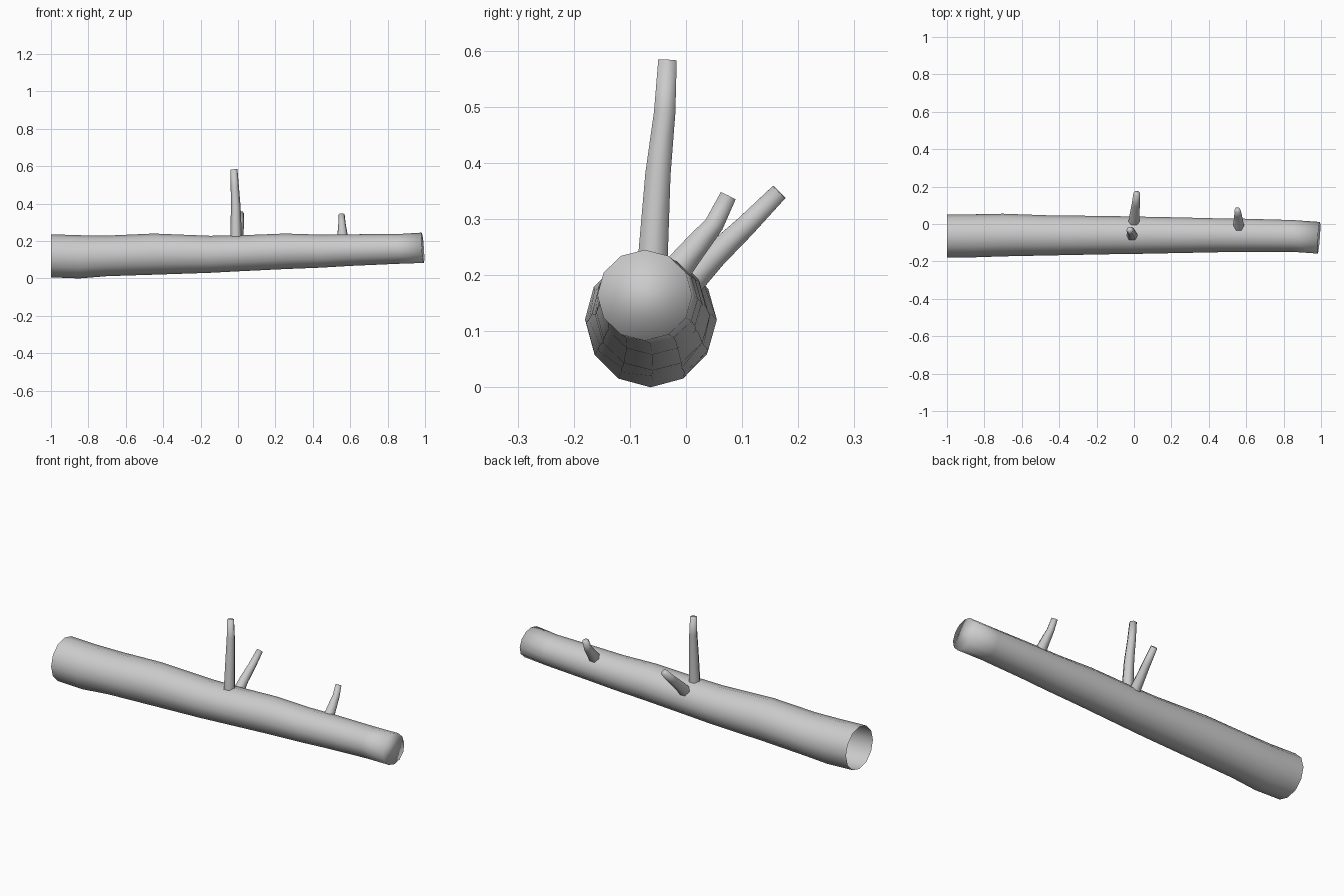
import bpy, bmesh
from math import sin, cos, tau
from mathutils import Vector

if "Cube" in bpy.data.objects:
    bpy.data.objects.remove(bpy.data.objects["Cube"])


def skin(name, rings, cap_end=True):
    """Bridge a list of vertex rings into a smooth tube."""
    bm = bmesh.new()
    loops = [[bm.verts.new(p) for p in r] for r in rings]
    n = len(loops[0])
    for a, b in zip(loops, loops[1:]):
        for i in range(n):
            j = (i + 1) % n
            bm.faces.new((a[i], a[j], b[j], b[i]))
    if cap_end:
        bm.faces.new(loops[-1])
    for f in bm.faces:
        f.smooth = True
    me = bpy.data.meshes.new(name)
    bm.to_mesh(me)
    bm.free()
    ob = bpy.data.objects.new(name, me)
    bpy.context.collection.objects.link(ob)
    return ob


# Log: x, y min, y max, z min, z max of each cross-section
stations = [
    (-1.00, -.180, .052, .006, .236), (-.85, -.178, .052, .000, .231),
    (-.70, -.173, .055, .012, .229), (-.45, -.168, .046, .020, .240),
    (-.15, -.162, .043, .030, .228), (.00, -.160, .040, .038, .230),
    (.25, -.155, .035, .050, .240), (.45, -.151, .030, .058, .234),
    (.60, -.150, .028, .067, .236), (.85, -.149, .021, .078, .237),
    (.988, -.158, .011, .083, .245),
]
rings = []
for x, y0, y1, z0, z1 in stations:
    tilt = 0.006 if x > .9 else 0      # slanted saw cut at the thin end
    ring = []
    for i in range(12):
        c, s = cos(tau * i / 12), sin(tau * i / 12)
        ring.append((x + tilt * (c - s),
                     (y0 + y1) / 2 + c * (y1 - y0) / 2,
                     (z0 + z1) / 2 + s * (z1 - z0) / 2))
    rings.append(ring)
skin("log", rings)


def branch(name, path, sides=6):
    """Tapered stub following (x, y, z, radius) points."""
    pts = [Vector(p[:3]) for p in path]
    out = []
    for k, p in enumerate(pts):
        d = (pts[min(k + 1, len(pts) - 1)] - pts[max(k - 1, 0)]).normalized()
        u = Vector((1, 0, 0))
        u = (u - d * u.dot(d)).normalized()
        v = d.cross(u)
        out.append([p + path[k][3] * (cos(tau * i / sides) * u + sin(tau * i / sides) * v)
                    for i in range(sides)])
    skin(name, out)


# Branch stubs
branch("tall_branch", [(-.010, -.060, .215, .031), (-.012, -.050, .380, .026),
                       (-.017, -.038, .490, .022), (-.022, -.033, .583, .019)])
branch("rear_branch", [(.000, .004, .186, .031), (.003, .050, .234, .026),
                       (.010, .105, .286, .022), (.015, .166, .348, .018)])
branch("end_branch", [(.560, -.016, .210, .030), (.558, .018, .252, .025),
                      (.556, .050, .290, .020), (.553, .075, .341, .017)])
